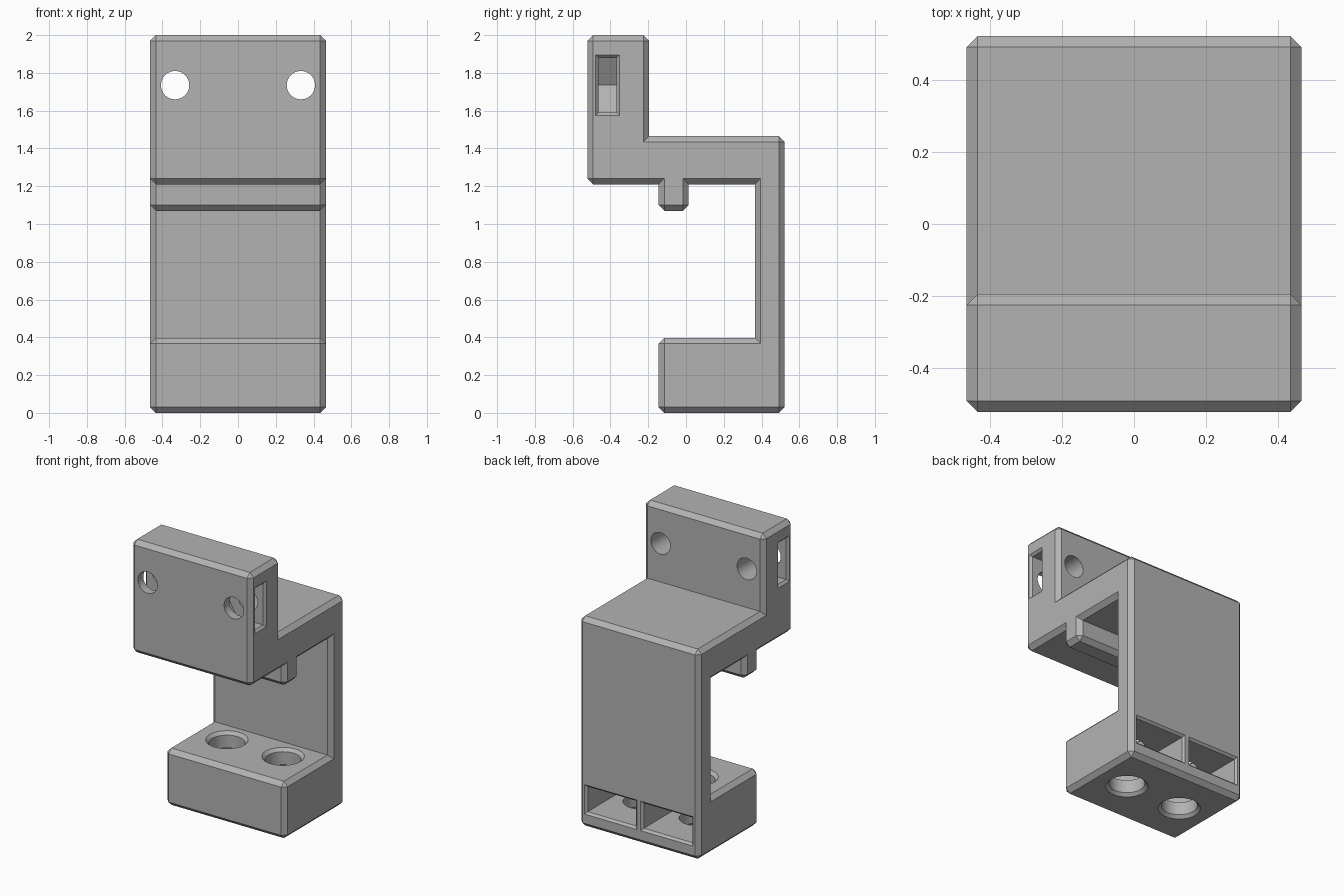
import bpy, bmesh, math
from mathutils import Vector

if "Cube" in bpy.data.objects:
    bpy.data.objects.remove(bpy.data.objects["Cube"], do_unlink=True)

HALF_W = 0.465     # half the bracket width
CHAMFER = 0.03     # outer edge chamfer
LIP = 0.015        # chamfer round the nut slots

gray = bpy.data.materials.new("plastic gray")
gray.use_nodes = True
gray.diffuse_color = (0.45, 0.45, 0.45, 1)
gray.node_tree.nodes["Principled BSDF"].inputs["Base Color"].default_value = (0.45, 0.45, 0.45, 1)


def loft(name, rings, chamfer=0):
    """Closed solid through rings of equal point count."""
    bm = bmesh.new()
    loops = [[bm.verts.new(p) for p in ring] for ring in rings]
    n = len(loops[0])
    for a, b in zip(loops, loops[1:]):
        for i in range(n):
            j = (i + 1) % n
            bm.faces.new((a[i], a[j], b[j], b[i]))
    bm.faces.new(loops[0][::-1])
    bm.faces.new(loops[-1])
    bmesh.ops.recalc_face_normals(bm, faces=bm.faces)
    if chamfer:
        convex = [e for e in bm.edges if e.calc_face_angle_signed() > 0.1]
        bmesh.ops.bevel(bm, geom=convex, offset=chamfer, segments=1,
                        affect='EDGES', profile=0.5)
    mesh = bpy.data.meshes.new(name)
    bm.to_mesh(mesh)
    bm.free()
    ob = bpy.data.objects.new(name, mesh)
    bpy.context.collection.objects.link(ob)
    mesh.materials.append(gray)
    return ob


def cut(body, cutter):
    cutter.hide_render = True
    mod = body.modifiers.new("cut", 'BOOLEAN')
    mod.operation = 'DIFFERENCE'
    mod.solver = 'EXACT'
    mod.object = cutter
    bpy.context.view_layer.objects.active = body
    bpy.ops.object.modifier_apply(modifier=mod.name)
    bpy.data.objects.remove(cutter, do_unlink=True)


def round_hole(body, center, axis, stations):
    """Hole along a unit axis; stations are (distance, radius)."""
    axis, center = Vector(axis), Vector(center)
    side = Vector((1, 0, 0))
    up = axis.cross(side)
    turn = [2 * math.pi * i / 48 for i in range(48)]
    cut(body, loft("hole_cutter", [
        [center + axis * d + (side * math.cos(t) + up * math.sin(t)) * r for t in turn]
        for d, r in stations]))


def nut_slot(body, center, out, across, flat, thick, face):
    """Hexagon-ended slot opening along out, with a flared mouth at distance face."""
    center, out, across = Vector(center), Vector(out), Vector(across)
    normal = out.cross(across)
    tip = flat * 2 / math.sqrt(3)
    outline = [(-tip, 0), (-tip / 2, -flat), (face + 0.1, -flat),
               (face + 0.1, flat), (-tip / 2, flat)]
    cut(body, loft("slot_cutter", [
        [center + out * u + across * v + normal * w for u, v in outline]
        for w in (-thick, thick)]))
    corners = [(-1, -1), (1, -1), (1, 1), (-1, 1)]
    cut(body, loft("mouth_cutter", [
        [center + out * (face + d) + across * (a * (flat + LIP + d))
         + normal * (b * (thick + LIP + d)) for a, b in corners]
        for d in (-LIP, LIP * 0.8)]))


# Bracket body: side profile (y, z) extruded across the width
profile = [(-0.522, 1.21), (-0.522, 2), (-0.195, 2), (-0.195, 1.465), (0.522, 1.465),
           (0.522, 0), (-0.145, 0), (-0.145, 0.397), (0.365, 0.397), (0.365, 1.21),
           (0.014, 1.21), (0.014, 1.07), (-0.145, 1.07), (-0.145, 1.21)]
body = loft("clamp_bracket", [[(x, y, z) for y, z in profile]
                              for x in (-HALF_W, HALF_W)], CHAMFER)

# Mirrored screw holes and nut slots
for s in (-1, 1):
    upper = (s * 0.333, -0.415, 1.735)
    round_hole(body, upper, (0, 1, 0), [(-0.3, 0.075), (0.4, 0.075)])
    nut_slot(body, upper, (s, 0, 0), (0, 0, 1), 0.145, 0.048, HALF_W - 0.333)

    lower = (s * 0.217, 0.188, 0.198)
    round_hole(body, lower, (0, 0, 1),
               [(-0.218, 0.154), (-0.178, 0.114), (0.178, 0.114), (0.218, 0.154)])
    nut_slot(body, lower, (0, 1, 0), (1, 0, 0), 0.187, 0.088, 0.522 - 0.188)

bpy.ops.object.select_all(action='DESELECT')
body.select_set(True)
bpy.context.view_layer.objects.active = body
bpy.ops.object.shade_smooth_by_angle(angle=math.radians(25))
